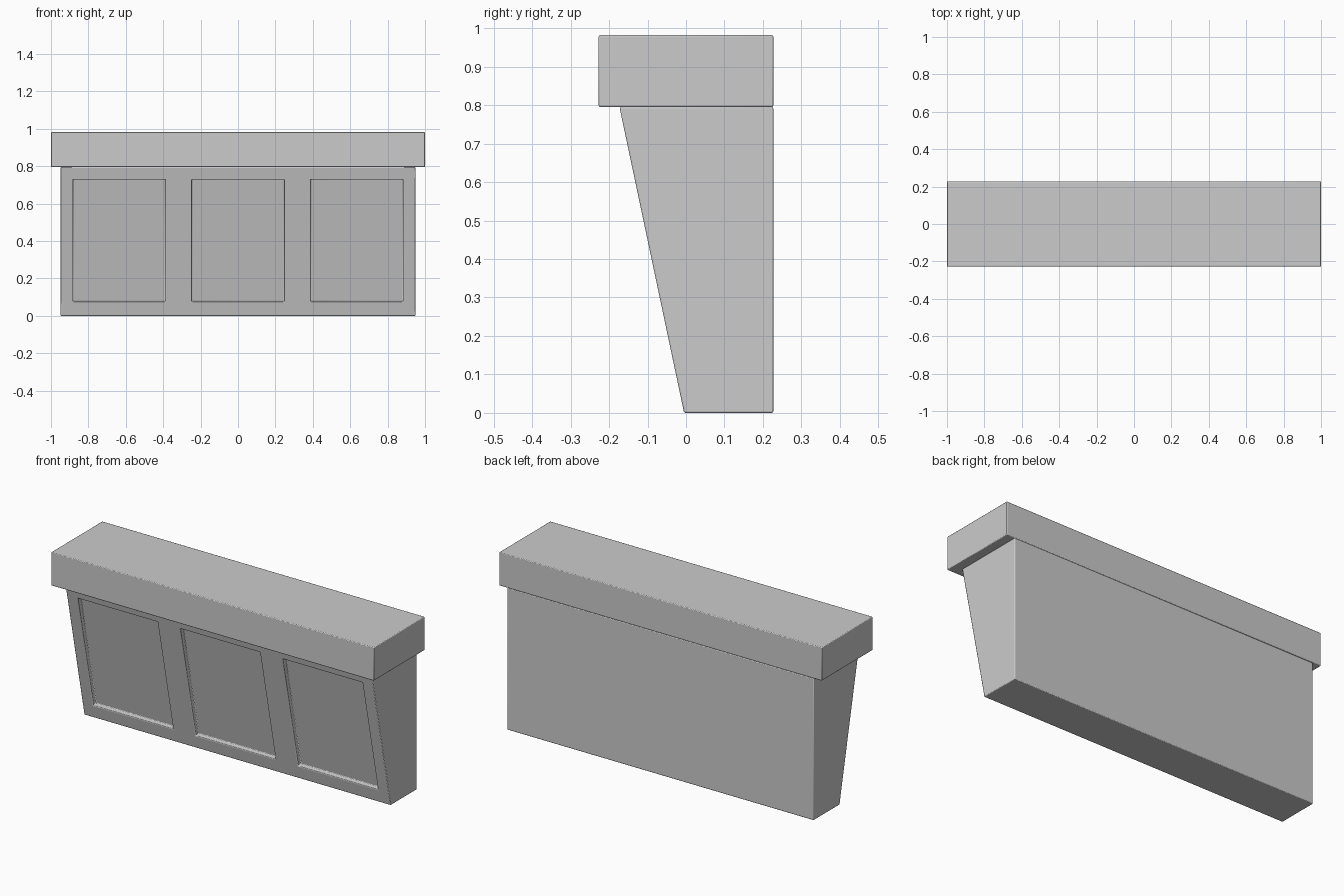
import bpy, bmesh
from mathutils import Vector

cube = bpy.data.objects.get("Cube")
if cube:
    bpy.data.objects.remove(cube, do_unlink=True)

grey = bpy.data.materials.new("plain grey")
grey.use_nodes = True
colour = (0.6, 0.6, 0.6, 1)
grey.diffuse_color = colour
grey.node_tree.nodes["Principled BSDF"].inputs["Base Color"].default_value = colour

BACK = 0.227
BODY_TOP = 0.795


def box(x, y0, y1, z0, z1):
    """Box mesh, symmetric in x."""
    bm = bmesh.new()
    bmesh.ops.create_cube(bm, size=2)
    for v in bm.verts:
        v.co = Vector((v.co.x * x, y0 if v.co.y < 0 else y1, z0 if v.co.z < 0 else z1))
    return bm


def finish(bm, name):
    """Turn the mesh into an object with softened edges."""
    bmesh.ops.recalc_face_normals(bm, faces=bm.faces)
    mesh = bpy.data.meshes.new(name)
    bm.to_mesh(mesh)
    bm.free()
    mesh.materials.append(grey)
    ob = bpy.data.objects.new(name, mesh)
    bpy.context.collection.objects.link(ob)
    bevel = ob.modifiers.new("soft edges", 'BEVEL')
    bevel.width = 0.004
    bevel.segments = 2
    bevel.limit_method = 'ANGLE'
    bpy.ops.object.select_all(action='DESELECT')
    ob.select_set(True)
    bpy.context.view_layer.objects.active = ob
    bpy.ops.object.shade_smooth_by_angle()


# Counter top slab
finish(box(1.0, -BACK, BACK, BODY_TOP, 0.982), "counter_top")

# Tapered body: the front leans out towards the top
body = box(0.95, -0.005, BACK, 0, BODY_TOP)
for v in body.verts:
    if v.co.y < 0 and v.co.z > 0.5:
        v.co.y = -0.173

# Recessed front panels
panel_centres = (-0.635, 0, 0.635)
half_width, low, high = 0.247, 0.075, 0.728


def cut(co, normal):
    front = [f for f in body.faces if f.normal.y < -0.5]
    edges = {e for f in front for e in f.edges}
    verts = {v for f in front for v in f.verts}
    bmesh.ops.bisect_plane(body, geom=front + list(edges) + list(verts),
                           plane_co=co, plane_no=normal)
    body.normal_update()


body.normal_update()
for z in (low, high):
    cut((0, 0, z), (0, 0, 1))
for c in panel_centres:
    for x in (c - half_width, c + half_width):
        cut((x, 0, 0), (1, 0, 0))

panels = []
for f in body.faces:
    m = f.calc_center_median()
    if f.normal.y < -0.5 and low < m.z < high:
        if any(abs(m.x - c) < half_width / 2 for c in panel_centres):
            panels.append(f)
inward = -panels[0].normal * 0.025
for f in bmesh.ops.extrude_discrete_faces(body, faces=panels)["faces"]:
    bmesh.ops.translate(body, vec=inward, verts=f.verts)
finish(body, "counter_body")
